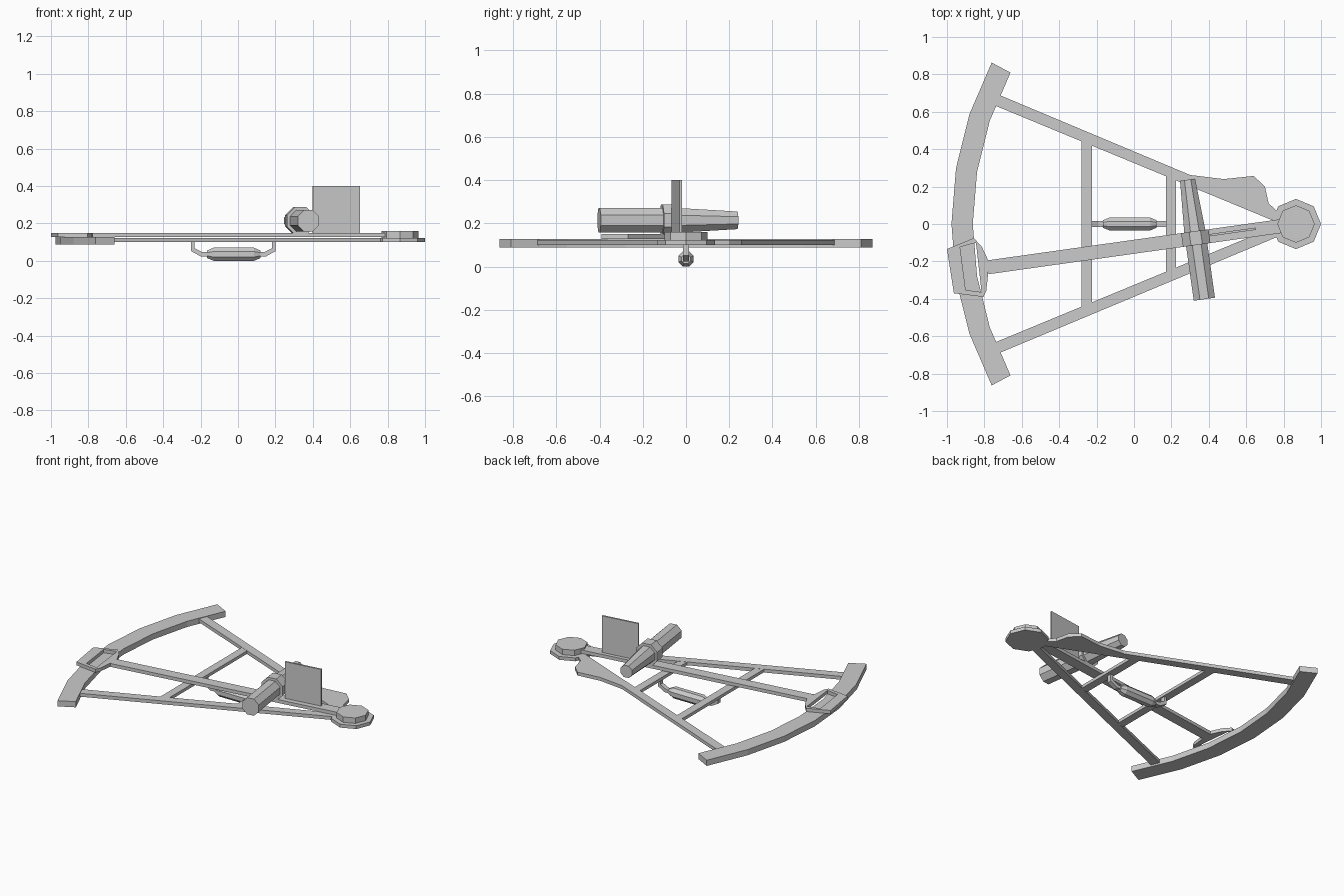
import bpy, bmesh
from math import sin, cos, pi, radians
from mathutils import Matrix, Vector

if "Cube" in bpy.data.objects:
    bpy.data.objects.remove(bpy.data.objects["Cube"])

PIVOT = Vector((0.866, 0, 0))
SWING = radians(8)          # angle of the index arm


def finish(name, bm, matrix=Matrix()):
    bmesh.ops.recalc_face_normals(bm, faces=bm.faces)
    me = bpy.data.meshes.new(name)
    bm.to_mesh(me)
    bm.free()
    ob = bpy.data.objects.new(name, me)
    ob.matrix_world = matrix
    bpy.context.collection.objects.link(ob)
    return ob


def plate(name, loops, z0, z1, matrix=Matrix()):
    """Flat outline (plus optional holes) extruded from z0 to z1."""
    bm = bmesh.new()
    for loop in loops:
        vs = [bm.verts.new((x, y, z0)) for x, y in loop]
        for i, v in enumerate(vs):
            bm.edges.new((v, vs[i - 1]))
    bmesh.ops.triangle_fill(bm, edges=bm.edges[:], use_beauty=True)
    ext = bmesh.ops.extrude_face_region(bm, geom=bm.faces[:])
    top = [g for g in ext["geom"] if isinstance(g, bmesh.types.BMVert)]
    bmesh.ops.translate(bm, verts=top, vec=(0, 0, z1 - z0))
    return finish(name, bm, matrix)


def turned(name, profile, matrix, turn=pi / 8, n=8):
    """Closed n-sided turned solid along local z from (z, radius) stations."""
    bm = bmesh.new()
    rings = [[bm.verts.new((r * cos(turn + 2 * pi * i / n), r * sin(turn + 2 * pi * i / n), z))
              for i in range(n)] for z, r in profile]
    for a, b in zip(rings, rings[1:]):
        for i in range(n):
            bm.faces.new((a[i - 1], a[i], b[i], b[i - 1]))
    bm.faces.new(rings[0])
    bm.faces.new(rings[-1])
    return finish(name, bm, matrix)


# Graduated arc
angles = [radians(-28 + 56 * i / 6) for i in range(7)]
arc = [(0.862 - 1.838 * cos(a), 1.838 * sin(a)) for a in angles]
arc += [(0.862 - 1.724 * cos(a), 1.724 * sin(a)) for a in reversed(angles)]
plate("graduated_arc", [arc], 0.088, 0.127)

# Frame legs, the rear one widening into a shoulder plate
plate("rear_leg", [[(-0.73, 0.694), (0.30, 0.262), (0.48, 0.24), (0.64, 0.257), (0.70, 0.20),
                    (0.72, 0.11), (0.77, 0.065), (0.80, -0.005), (-0.76, 0.64)]], 0.10, 0.123)
plate("front_leg", [[(-0.73, -0.694), (0.80, -0.055), (0.80, 0.005), (-0.76, -0.64)]], 0.10, 0.123)

# Cross bars between the legs
for name, x0, x1 in (("outer_cross_bar", -0.28, -0.225), ("inner_cross_bar", 0.17, 0.225)):
    y0, y1 = (0.414 * (0.866 - x) for x in (x0, x1))
    plate(name, [[(x0, -y0), (x1, -y1), (x1, y1), (x0, y0)]], 0.101, 0.122)

# Pivot base and cap
turned("pivot_base", [(0.10, 0.134), (0.123, 0.134)], Matrix.Translation(PIVOT), 0)
turned("pivot_cap", [(0.123, 0.10), (0.16, 0.10)], Matrix.Translation(PIVOT), 0)

# Index arm and its windowed clamp
swing = Matrix.Translation(PIVOT) @ Matrix.Rotation(SWING, 4, 'Z')
plate("index_arm", [[(-1.665, -0.037), (-0.03, -0.037), (-0.03, 0.037), (-1.665, 0.037)]],
      0.127, 0.15, swing)
plate("arm_clamp", [
    [(-1.0, -0.134), (-0.856, -0.075), (-0.813, -0.123), (-0.78, -0.193), (-0.78, -0.267),
     (-0.79, -0.358), (-0.805, -0.39), (-0.963, -0.37)],
    [(-0.93, -0.123), (-0.845, -0.10), (-0.815, -0.364), (-0.90, -0.353)]], 0.127, 0.15)

# Mirror standing on the arm
plate("index_mirror", [[(-0.47, -0.001), (-0.217, -0.001), (-0.217, 0.011), (-0.47, 0.011)]],
      0.145, 0.40, swing)

# Telescope across the arm, with its collar
scope = swing @ Matrix.Translation((-0.541, 0, 0.214)) @ Matrix.Rotation(-pi / 2, 4, 'X')
turned("telescope_eyepiece", [(-0.33, 0.062), (-0.03, 0.062)], scope)
turned("telescope_collar", [(-0.037, 0.08), (0.037, 0.08)], scope)
turned("telescope_barrel", [(0.03, 0.062), (0.315, 0.044)], scope)

# Handle bracket and grip under the frame
plate("handle_bracket", [[(-0.251, 0.105), (-0.251, 0.052), (-0.20, 0.024), (0.15, 0.024),
                          (0.201, 0.052), (0.201, 0.105), (0.183, 0.105), (0.183, 0.068),
                          (0.14, 0.046), (-0.19, 0.046), (-0.233, 0.068), (-0.233, 0.105)]],
      -0.015, 0.015, Matrix.Rotation(pi / 2, 4, 'X'))
turned("handle_grip", [(-0.165, 0.022), (-0.13, 0.038), (0.085, 0.038), (0.12, 0.022)],
       Matrix.Translation((0, 0, 0.0351)) @ Matrix.Rotation(pi / 2, 4, 'Y'))
